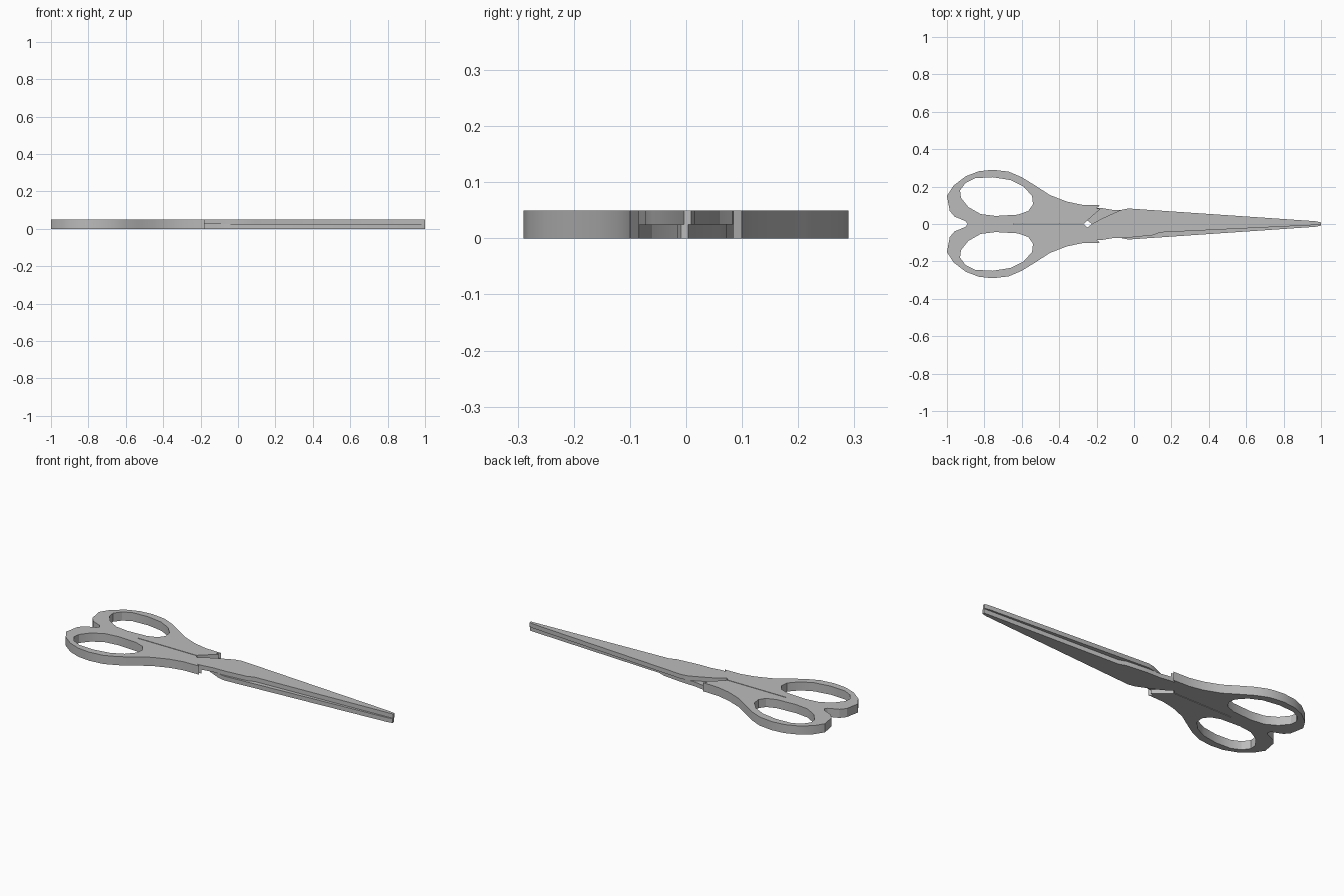
import bpy
import bmesh
import math

cube = bpy.data.objects.get("Cube")
if cube:
    bpy.data.objects.remove(cube, do_unlink=True)

THICK = 0.05
HALF = THICK / 2

grey = bpy.data.materials.new("light_grey")
grey.use_nodes = True
grey.diffuse_color = (0.5, 0.5, 0.5, 1)
grey.node_tree.nodes["Principled BSDF"].inputs["Base Color"].default_value = (0.5, 0.5, 0.5, 1)


def plate(name, loops, z0, z1, side):
    """Extrude closed outlines (first one outer, rest holes) from z0 to z1."""
    bm = bmesh.new()
    for loop in loops:
        verts = [bm.verts.new((x, y * side, z0)) for x, y in loop]
        for a, b in zip(verts, verts[1:] + verts[:1]):
            bm.edges.new((a, b))
    bmesh.ops.triangle_fill(bm, use_beauty=True, edges=bm.edges[:])
    ext = bmesh.ops.extrude_face_region(bm, geom=bm.faces[:], use_keep_orig=True)
    top = [g for g in ext["geom"] if isinstance(g, bmesh.types.BMVert)]
    bmesh.ops.translate(bm, verts=top, vec=(0, 0, z1 - z0))
    bmesh.ops.recalc_face_normals(bm, faces=bm.faces[:])
    mesh = bpy.data.meshes.new(name)
    bm.to_mesh(mesh)
    bm.free()
    mesh.materials.append(grey)
    obj = bpy.data.objects.new(name, mesh)
    bpy.context.collection.objects.link(obj)
    bpy.ops.object.select_all(action="DESELECT")
    obj.select_set(True)
    bpy.context.view_layer.objects.active = obj
    bpy.ops.object.shade_smooth_by_angle(angle=math.radians(25))


# Handle outline with its notched front end, and the finger hole
handle = [(-0.89, 0), (-0.9, 0.015), (-0.96, 0.04), (-0.985, 0.07), (-1, 0.15), (-0.965, 0.205),
          (-0.9, 0.255), (-0.83, 0.282), (-0.755, 0.29), (-0.67, 0.28), (-0.6, 0.25),
          (-0.535, 0.21), (-0.45, 0.155), (-0.36, 0.12), (-0.28, 0.103), (-0.18, 0.1),
          (-0.2, 0.085), (-0.18, 0.08), (-0.22, 0.045), (-0.26, 0.01), (-0.265, 0.002),
          (-0.64, 0.002), (-0.65, 0)]
finger_hole = [(-0.85, 0.245), (-0.755, 0.25), (-0.66, 0.235), (-0.59, 0.2), (-0.545, 0.15),
               (-0.54, 0.105), (-0.565, 0.07), (-0.62, 0.05), (-0.74, 0.043), (-0.82, 0.053),
               (-0.885, 0.09), (-0.925, 0.14), (-0.93, 0.18), (-0.9, 0.22)]

# Blade outline: tail joins the handle on +y, then the blade crosses to -y
blade = [(-0.2, 0.085), (-0.18, 0.08), (-0.22, 0.045), (-0.25, 0.019), (-0.225, 0),
         (-0.18, -0.025), (-0.1, -0.062), (-0.07, -0.075), (-0.03, -0.083), (0.97, -0.015),
         (1, -0.009), (1, 0.004), (0.14, 0.045), (0.1, 0.06), (-0.03, 0.073),
         (-0.11, 0.075), (-0.17, 0.085)]

# The two halves mirror each other, with the blades stacked
for side, label, z0 in ((1, "left", 0), (-1, "right", HALF)):
    plate(label + "_handle", [handle, finger_hole], 0, THICK, side)
    plate(label + "_blade", [blade], z0, z0 + HALF, side)
